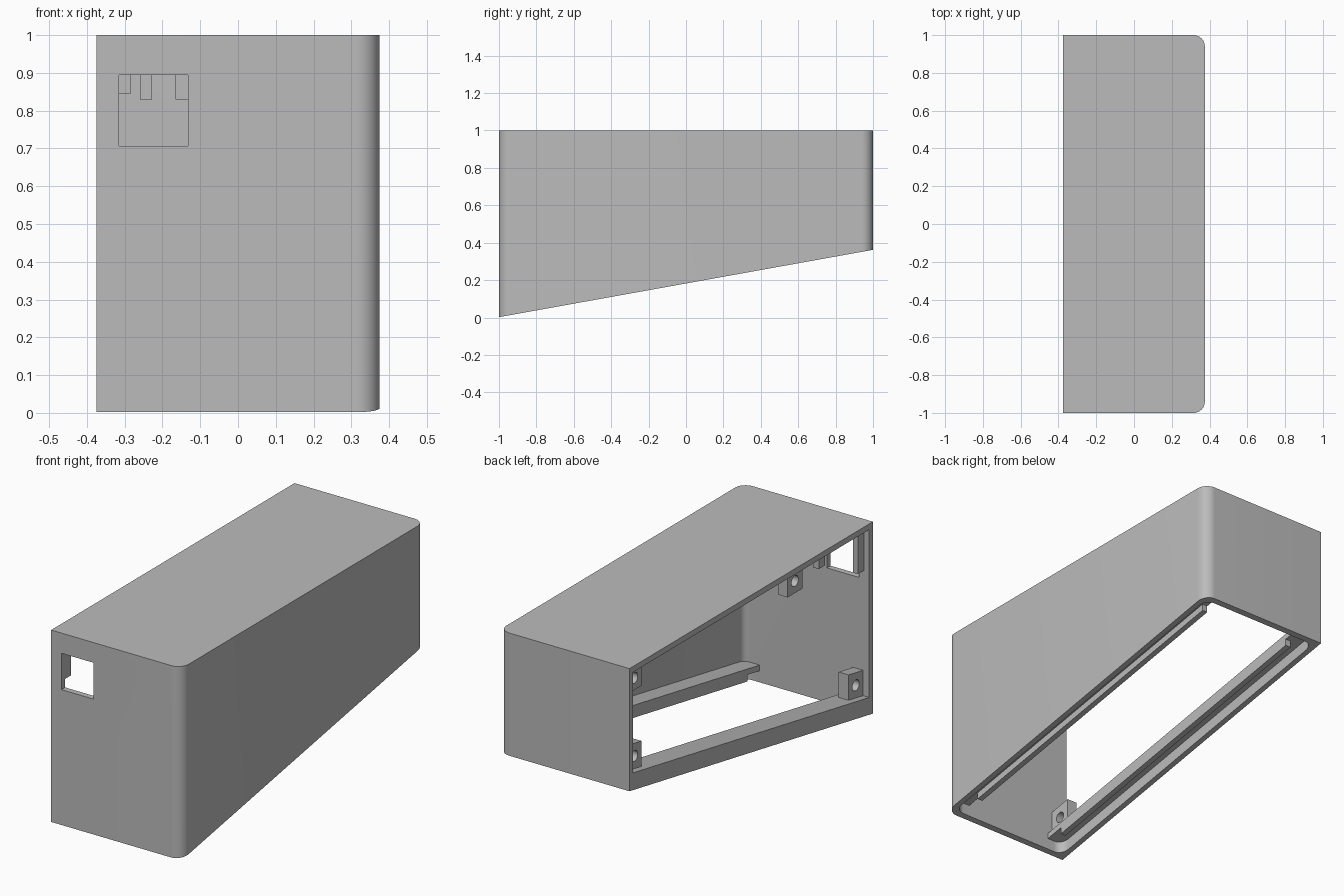
import bpy, bmesh, math

cube = bpy.data.objects.get("Cube")
if cube:
    bpy.data.objects.remove(cube, do_unlink=True)

grey = bpy.data.materials.new("plain_grey")
grey.use_nodes = True
colour = (0.5, 0.5, 0.5, 1)
grey.diffuse_color = colour
grey.node_tree.nodes["Principled BSDF"].inputs["Base Color"].default_value = colour

WALL = 0.03
HX, HY = 0.375, 1.0
IX, IY = HX - WALL, HY - WALL
LEDGE_X = 0.255
LEDGE_LOW, LEDGE_TOP = 0.06, 0.09
COVER_X = -0.34          # inner plane of the missing side cover


def floor(y):
    """Height of the sloping underside."""
    return 0.18 * (y + 1) + 0.002


def outline(x0, x1, y0, y1, r_low=0, r_high=0):
    """Rectangle with corner radii on its low-x and high-x sides."""
    pts = []
    for x, y, sx, sy, r, start in ((x0, y0, 1, 1, r_low, 180), (x1, y0, -1, 1, r_high, 270),
                                   (x1, y1, -1, -1, r_high, 0), (x0, y1, 1, -1, r_low, 90)):
        steps = 10 if r else 0
        for i in range(steps + 1):
            a = math.radians(start + 90 * i / max(steps, 1))
            pts.append((x + sx * r + r * math.cos(a), y + sy * r + r * math.sin(a))
                       if r else (x, y))
    return pts


def prism(name, pts, low, high, slope_low=False, slope_high=False):
    """Extrude a plan outline; either end may follow the sloping floor."""
    bm = bmesh.new()
    rings = []
    for z, sloped in ((low, slope_low), (high, slope_high)):
        rings.append([bm.verts.new((x, y, z + (floor(y) if sloped else 0))) for x, y in pts])
    bottom, top = rings
    bm.faces.new(bottom[::-1])
    bm.faces.new(top)
    n = len(pts)
    for i in range(n):
        j = (i + 1) % n
        bm.faces.new((bottom[i], bottom[j], top[j], top[i]))
    mesh = bpy.data.meshes.new(name)
    bm.to_mesh(mesh)
    bm.free()
    mesh.materials.append(grey)
    ob = bpy.data.objects.new(name, mesh)
    bpy.context.collection.objects.link(ob)
    return ob


def activate(ob):
    bpy.ops.object.select_all(action='DESELECT')
    ob.select_set(True)
    bpy.context.view_layer.objects.active = ob


def cut(ob, cutter):
    cutter.hide_render = True
    mod = ob.modifiers.new("cut", 'BOOLEAN')
    mod.operation, mod.solver, mod.object = 'DIFFERENCE', 'EXACT', cutter
    activate(ob)
    bpy.ops.object.modifier_apply(modifier=mod.name)
    bpy.data.objects.remove(cutter, do_unlink=True)


# Housing: wedge with two rounded upright edges, hollow and open on one side
housing = prism("housing", outline(-HX, HX, -HY, HY, 0, 0.06), 0, 1, slope_low=True)
cut(housing, prism("cavity", outline(-HX - 0.1, IX, -IY, IY, 0, 0.035),
                   LEDGE_TOP, 1 - WALL, slope_low=True))
# Base opening between the ledges, and the rounded recess for a base plate
cut(housing, prism("base_opening", outline(-LEDGE_X, LEDGE_X, -IY, IY),
                   -0.1, LEDGE_TOP + 0.02, True, True))
cut(housing, prism("base_recess", outline(-IX, IX, -IY, IY, 0.05, 0.05),
                   -0.1, LEDGE_LOW, True, True))
# Window in the front wall
cut(housing, prism("window", outline(-0.315, -0.132, -HY - 0.1, -IY + 0.02), 0.706, 0.895))
activate(housing)
bpy.ops.object.shade_smooth_by_angle(angle=math.radians(30))

# Ribs under the inner edges of both ledges
for side, x0 in (("right", -LEDGE_X - 0.03), ("left", LEDGE_X)):
    prism(side + "_ledge_rib", outline(x0, x0 + 0.03, -0.87, 0.87),
          LEDGE_LOW - 0.035, LEDGE_LOW, True, True)


# Screw blocks with a hole through them, for the side cover
def screw_block(name, y0, low, high, sloped):
    y1 = y0 + 0.12
    block = prism(name, outline(COVER_X, -0.283, y0, y1), low, high, sloped, sloped)
    ym = (y0 + y1) / 2
    zm = (low + high) / 2 + (floor(ym) if sloped else 0)
    bpy.ops.mesh.primitive_cylinder_add(vertices=24, radius=0.028, depth=0.3,
                                        location=(COVER_X, ym, zm),
                                        rotation=(0, math.pi / 2, 0))
    cut(block, bpy.context.object)
    activate(block)
    bpy.ops.object.shade_smooth_by_angle(angle=math.radians(30))


screw_block("front_lower_screw_block", -IY, LEDGE_TOP, 0.222, True)
screw_block("back_lower_screw_block", IY - 0.12, LEDGE_TOP, 0.222, True)
screw_block("front_upper_screw_block", -0.47, 0.845, 1 - WALL, False)
screw_block("back_upper_screw_block", IY - 0.12, 0.845, 1 - WALL, False)

# Strip beside the window and two posts hanging from the roof
prism("window_side_strip", outline(-0.345, -0.316, -IY, -IY + 0.05), 0.75, 1 - WALL)
for name, x0 in (("outer_roof_post", -0.26), ("inner_roof_post", -0.165)):
    prism(name, outline(x0, x0 + 0.033, -0.77, -0.72), 0.83, 1 - WALL)
